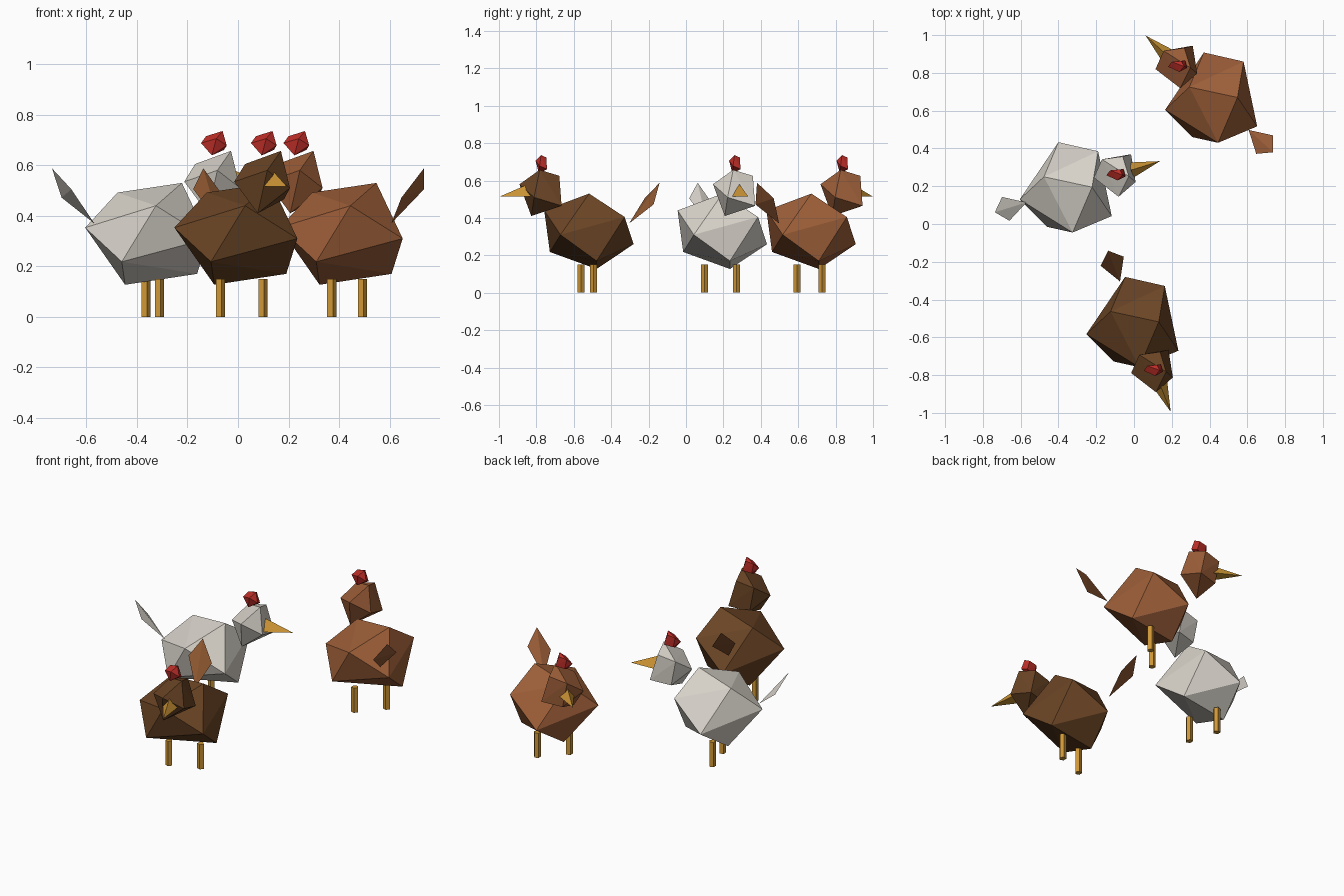
import bpy, bmesh, math
from mathutils import Vector, Matrix

start_cube = bpy.data.objects.get("Cube")
if start_cube:
    bpy.data.objects.remove(start_cube, do_unlink=True)


def make_material(name, srgb):
    """Flat material from an sRGB triple, stored as linear values."""
    linear = [((c / 255 + 0.055) / 1.055) ** 2.4 for c in srgb]
    color = (*linear, 1.0)
    mat = bpy.data.materials.new(name)
    mat.use_nodes = True
    mat.diffuse_color = color
    shader = next(n for n in mat.node_tree.nodes if n.type == "BSDF_PRINCIPLED")
    shader.inputs["Base Color"].default_value = color
    shader.inputs["Roughness"].default_value = 0.9
    return mat


WHITE = make_material("white_feathers", (216, 211, 202))
DARK = make_material("dark_brown_feathers", (107, 69, 37))
RUST = make_material("rust_feathers", (156, 94, 56))
TAIL_BROWN = make_material("tail_brown", (140, 86, 48))
RED = make_material("comb_red", (190, 46, 40))
GOLD = make_material("beak_and_leg_gold", (206, 150, 54))

# Faceted lumps, given as corners around their own middle
BODY = [(-.06, .248, -.07), (.15, .2, .075), (.222, -.143, -.02),
        (-.265, -.055, .023), (-.12, -.2, -.112), (.015, -.23, .11),
        (-.137, .065, .162), (.118, .01, .2), (.178, .05, -.16),
        (-.107, .05, -.203)]
HEAD = [(-.123, -.017, 0), (-.08, .08, .07), (.074, .107, -.07),
        (.03, .095, .09), (.098, -.04, -.025), (.008, -.118, .045),
        (.062, -.01, .122), (-.03, -.055, -.125), (-.05, .08, -.08)]

# Parts that turn with the bird, facing +x
BEAK = [(.5, 0, .515), (.34, 0, .58), (.34, .042, .515), (.34, -.042, .515)]
TAIL = [(-.24, 0, .37), (-.355, .066, .472), (-.415, 0, .588), (-.355, -.066, .505)]


def finish(name, bm, matrix, mat):
    bmesh.ops.transform(bm, matrix=matrix, verts=bm.verts)
    bmesh.ops.recalc_face_normals(bm, faces=bm.faces)
    mesh = bpy.data.meshes.new(name)
    bm.to_mesh(mesh)
    bm.free()
    mesh.materials.append(mat)
    obj = bpy.data.objects.new(name, mesh)
    bpy.context.collection.objects.link(obj)
    return obj


def hull(name, points, matrix, mat):
    """Flat-faced solid wrapped around a few corners."""
    bm = bmesh.new()
    for p in points:
        bm.verts.new(p)
    bmesh.ops.convex_hull(bm, input=bm.verts)
    loose = [v for v in bm.verts if not v.link_faces]
    bmesh.ops.delete(bm, geom=loose, context="VERTS")
    return finish(name, bm, matrix, mat)


def leg(name, foot, mat, radius=.02, height=.15):
    """Five-sided post standing on the ground."""
    bm = bmesh.new()
    bmesh.ops.create_cone(bm, cap_ends=True, segments=5, radius1=radius,
                          radius2=radius, depth=height)
    turn = Matrix.Rotation(-math.pi / 2, 4, "Z")
    lift = Vector((0, 0, height / 2))
    return finish(name, bm, Matrix.Translation(foot + lift) @ turn, mat)


def hen(prefix, spot, heading, feathers, tail_mat):
    place = Matrix.Translation((*spot, 0)) @ Matrix.Rotation(heading, 4, "Z")

    def lump(part, points, center, scale, mat):
        # Lumps keep the same orientation for every bird
        matrix = Matrix.Translation(place @ Vector(center)) @ Matrix.Diagonal((*scale, 1))
        hull(f"{prefix}_{part}", points, matrix, mat)

    lump("body", BODY, (0, 0, .33), (1, 1, 1), feathers)
    lump("head", HEAD, (.262, 0, .535), (1, 1, 1), feathers)
    lump("comb", HEAD, (.262, 0, .688), (.46, .27, .39), RED)
    hull(f"{prefix}_beak", BEAK, place, GOLD)
    hull(f"{prefix}_tail", TAIL, place, tail_mat)
    for side, offset in (("left", .09), ("right", -.09)):
        leg(f"{prefix}_{side}_leg", place @ Vector((0, offset, 0)), GOLD)


# The little flock
hen("white_hen", (-.34, .185), .3, WHITE, WHITE)
hen("dark_hen", (.013, -.528), -1.2, DARK, TAIL_BROWN)
hen("rust_hen", (.43, .66), 2.4, RUST, RUST)
